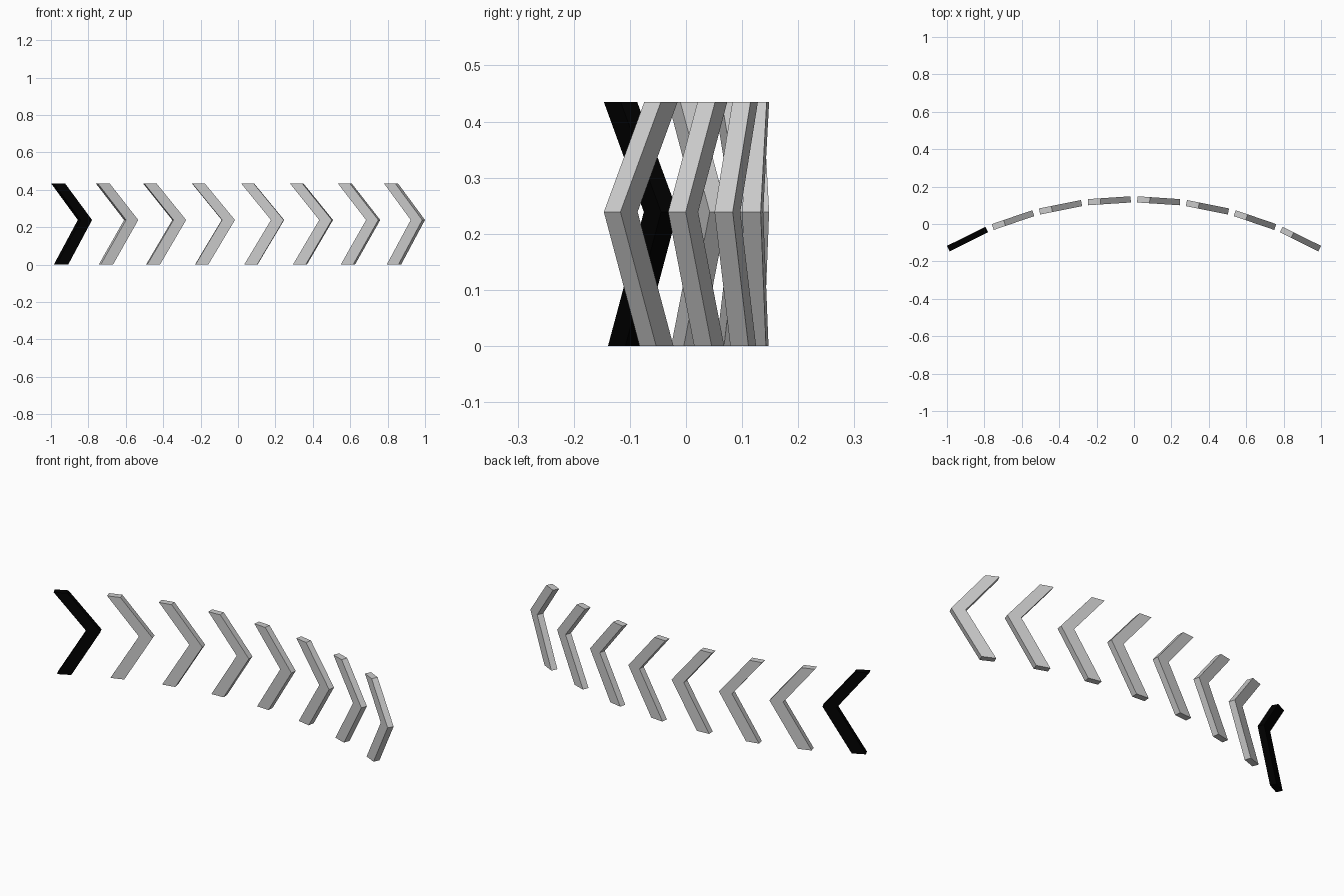
import bpy, bmesh, math
from mathutils import Matrix

if "Cube" in bpy.data.objects:
    bpy.data.objects.remove(bpy.data.objects["Cube"])

RADIUS, COUNT, PITCH = 2.0, 8, 0.2638   # arc radius, chevrons, spacing along arc
WIDTH, THICK = 0.2288, 0.033
CENTRE_Y = -1.8695                      # arc centre

# Chevron outline (along arc, height)
PROFILE = [(0, 0.435), (0.16, 0.239), (0.0165, 0), (0.086, 0), (WIDTH, 0.239), (0.067, 0.435)]


def chevron(name, angle):
    """Extruded arrow plate, tangent to the arc at the given angle."""
    bm = bmesh.new()
    rings = [[bm.verts.new((x - WIDTH / 2, y, z)) for x, z in PROFILE]
             for y in (-THICK / 2, THICK / 2)]
    front, back = rings
    # front and back: one quad per arm
    for ids in ((0, 1, 4, 5), (1, 2, 3, 4)):
        bm.faces.new([front[i] for i in ids])
        bm.faces.new([back[i] for i in reversed(ids)])
    # edges of the plate
    n = len(PROFILE)
    for i in range(n):
        j = (i + 1) % n
        bm.faces.new((front[j], front[i], back[i], back[j]))
    bmesh.ops.recalc_face_normals(bm, faces=bm.faces)
    bm.transform(Matrix.Translation((0, CENTRE_Y, 0))
                 @ Matrix.Rotation(-angle, 4, 'Z')
                 @ Matrix.Translation((0, RADIUS - 0.002, 0)))
    mesh = bpy.data.meshes.new(name)
    bm.to_mesh(mesh)
    bm.free()
    obj = bpy.data.objects.new(name, mesh)
    bpy.context.collection.objects.link(obj)
    return obj


# Row of chevrons along the arc
chevrons = [chevron(f"chevron_{i + 1}", (i - (COUNT - 1) / 2) * PITCH / RADIUS)
            for i in range(COUNT)]

# First chevron is black
black = bpy.data.materials.new("black")
black.diffuse_color = (0, 0, 0, 1)
black.use_nodes = True
black.node_tree.nodes["Principled BSDF"].inputs["Base Color"].default_value = black.diffuse_color
chevrons[0].data.materials.append(black)
